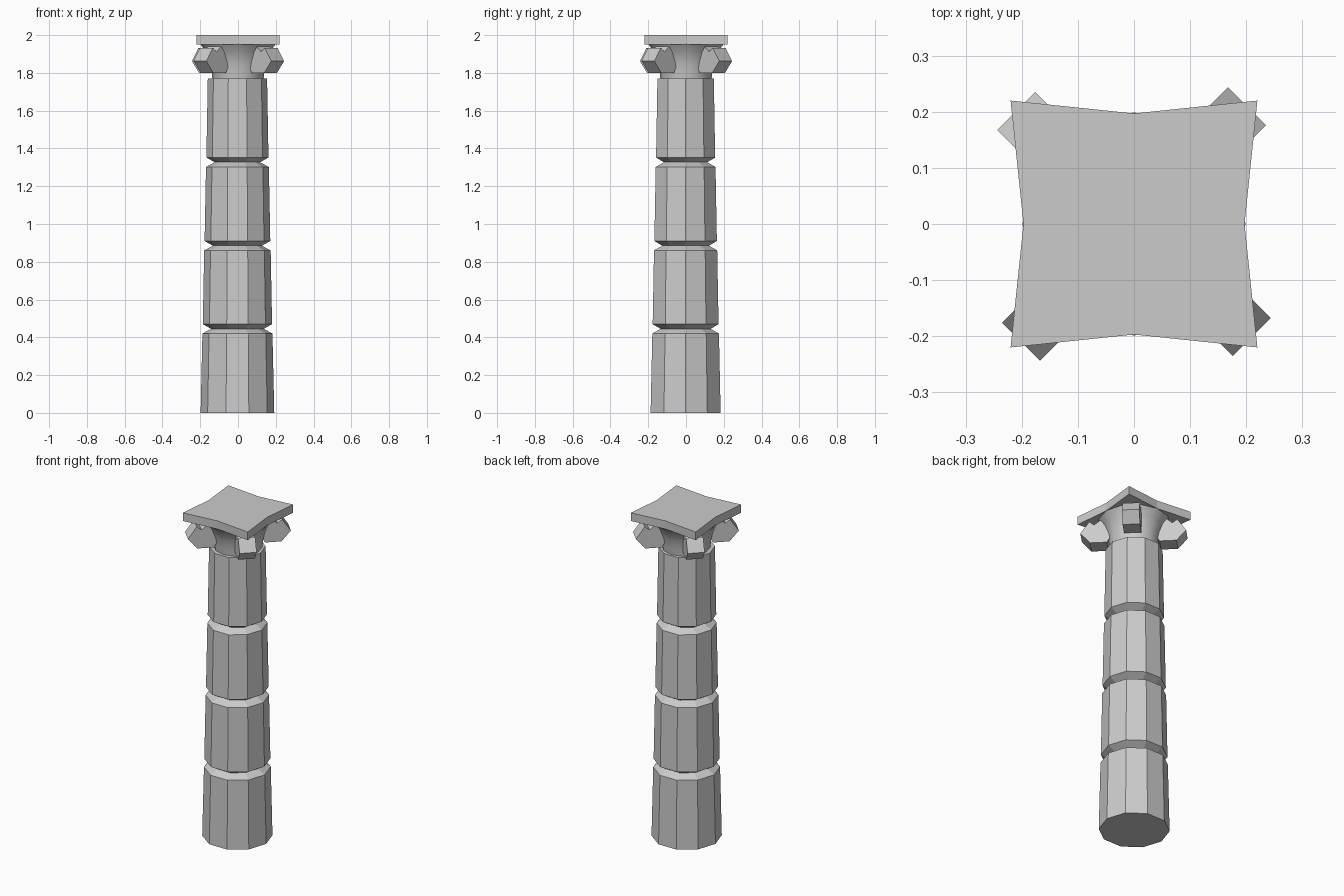
import bpy, bmesh
from math import cos, sin, pi, radians

if "Cube" in bpy.data.objects:
    bpy.data.objects.remove(bpy.data.objects["Cube"])


def make_object(name, bm):
    bmesh.ops.recalc_face_normals(bm, faces=bm.faces)
    mesh = bpy.data.meshes.new(name)
    bm.to_mesh(mesh)
    bm.free()
    obj = bpy.data.objects.new(name, mesh)
    bpy.context.collection.objects.link(obj)
    return obj


def lathe(name, profile, sides, smooth=False):
    """Stack polygon rings of (radius, height) and cap both ends."""
    bm = bmesh.new()
    rings = [[bm.verts.new((r * cos(2 * pi * i / sides), r * sin(2 * pi * i / sides), z))
              for i in range(sides)] for r, z in profile]
    for a, b in zip(rings, rings[1:]):
        for i in range(sides):
            j = (i + 1) % sides
            f = bm.faces.new((a[i], a[j], b[j], b[i]))
            f.smooth = smooth
    bm.faces.new(rings[0])
    bm.faces.new(rings[-1])
    return make_object(name, bm)


def prism(name, points, offset):
    """Extrude a polygon of 3D points along an offset."""
    bm = bmesh.new()
    face = bm.faces.new([bm.verts.new(p) for p in points])
    new = bmesh.ops.extrude_face_region(bm, geom=[face], use_keep_orig=True)
    verts = [v for v in new["geom"] if isinstance(v, bmesh.types.BMVert)]
    bmesh.ops.translate(bm, verts=verts, vec=offset)
    return make_object(name, bm)


# Tapered ten-sided shaft with three V grooves between the drums
profile = [(0.195, 0)]
for z in (0.445, 0.885, 1.327):
    r = 0.195 - 0.0215 * z
    profile += [(r, z - 0.025), (r - 0.046, z), (r - 0.002, z + 0.025)]
profile.append((0.157, 1.77))
shaft = lathe("shaft", profile, 10)
shaft.location.x = -0.003
shaft.location.y = -0.002

# Flared bell of the capital
lathe("capital_bell", [(0.135, 1.765), (0.14, 1.81), (0.15, 1.86),
                       (0.168, 1.91), (0.199, 1.952)], 12, smooth=True)

# Slab with four inward-bent sides
outline = []
for k in range(4):
    for r, a in ((0.197, 90 * k), (0.311, 90 * k + 45)):
        outline.append((r * cos(radians(a)), r * sin(radians(a)), 1.95))
prism("capital_slab", outline, (0, 0, 0.05))

# Chunky corner scrolls, profile as (radius, height)
scroll = [(0.291, 1.862), (0.238, 1.80), (0.145, 1.80), (0.11, 1.86),
          (0.14, 1.945), (0.175, 1.945), (0.215, 1.912), (0.242, 1.933)]
for k in range(4):
    obj = prism(f"corner_scroll_{k + 1}", [(r, -0.042, z) for r, z in scroll], (0, 0.096, 0))
    obj.rotation_euler.z = radians(45 + 90 * k)
